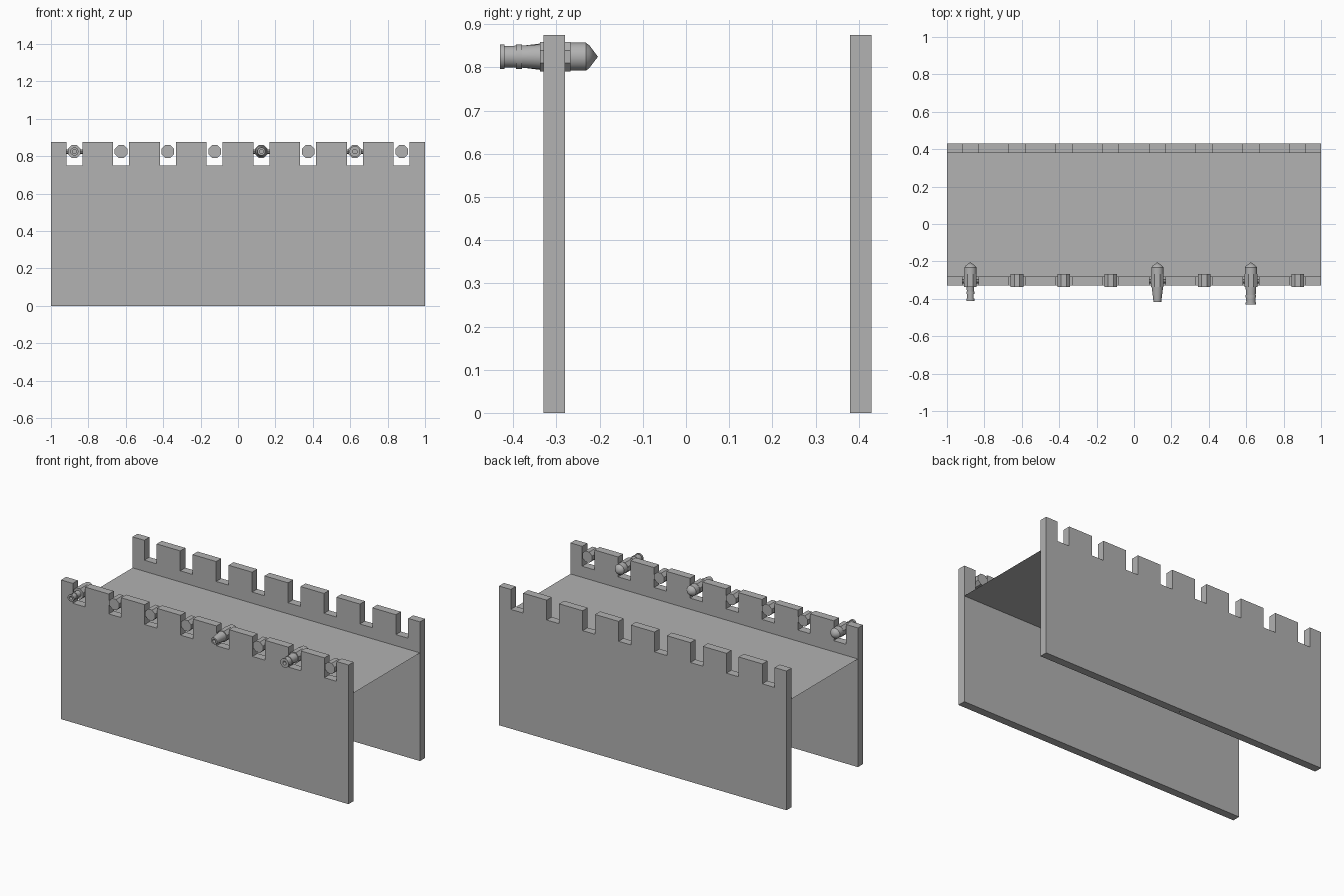
import bpy, bmesh, math
from mathutils import Matrix

if "Cube" in bpy.data.objects:
    bpy.data.objects.remove(bpy.data.objects["Cube"])

grey = bpy.data.materials.new("stone_grey")
grey.diffuse_color = (0.445, 0.445, 0.445, 1)
grey.use_nodes = True
grey.node_tree.nodes["Principled BSDF"].inputs["Base Color"].default_value = grey.diffuse_color

FRONT_Y, BACK_Y, THICK = -0.305, 0.405, 0.05
TOP, NOTCH_Z, NOTCH_HALF = 0.875, 0.75, 0.043
NOTCHES = [-0.875 + 0.25 * i for i in range(8)]
AXIS_Z = 0.825


def make(name, bm, smooth=False):
    bmesh.ops.recalc_face_normals(bm, faces=bm.faces)
    me = bpy.data.meshes.new(name)
    bm.to_mesh(me)
    bm.free()
    me.materials.append(grey)
    ob = bpy.data.objects.new(name, me)
    bpy.context.collection.objects.link(ob)
    if smooth:
        bpy.ops.object.select_all(action='DESELECT')
        ob.select_set(True)
        bpy.context.view_layer.objects.active = ob
        bpy.ops.object.shade_smooth_by_angle(angle=math.radians(30))
    return ob


def lathe(name, x, profile, sides, smooth=False):
    """Revolve (y, radius) points about an axis parallel to y."""
    bm = bmesh.new()
    rings = []
    for y, r in profile:
        if r == 0:
            rings.append([bm.verts.new((x, y, AXIS_Z))] * sides)
            continue
        angles = [2 * math.pi * (i + 0.5) / sides for i in range(sides)]
        rings.append([bm.verts.new((x + r * math.cos(a), y, AXIS_Z + r * math.sin(a)))
                      for a in angles])
    for a, b in zip(rings, rings[1:]):
        for i in range(sides):
            j = (i + 1) % sides
            bm.faces.new(list(dict.fromkeys((a[i], a[j], b[j], b[i]))))
    return make(name, bm, smooth)


# Walls: notched outline extruded through the thickness
def wall(name, y):
    outline = [(-1, 0), (1, 0), (1, TOP)]
    for c in reversed(NOTCHES):
        l, r = c - NOTCH_HALF, c + NOTCH_HALF
        outline += [(r, TOP), (r, NOTCH_Z), (l, NOTCH_Z), (l, TOP)]
    outline.append((-1, TOP))
    bm = bmesh.new()
    face = bm.faces.new([bm.verts.new((x, y - THICK / 2, z)) for x, z in outline])
    ext = bmesh.ops.extrude_face_region(bm, geom=[face])
    moved = [v for v in ext["geom"] if isinstance(v, bmesh.types.BMVert)]
    bmesh.ops.translate(bm, verts=moved, vec=(0, THICK, 0))
    return make(name, bm)


# Small drain hole in the middle of each wall's underside
def drill(ob, y):
    bm = bmesh.new()
    bmesh.ops.create_cone(bm, cap_ends=True, segments=8, radius1=0.008, radius2=0.008,
                          depth=0.04, matrix=Matrix.Translation((0, y, 0)))
    cutter = make("hole_cutter", bm)
    cutter.hide_render = True
    cutter.hide_set(True)
    mod = ob.modifiers.new("hole", 'BOOLEAN')
    mod.operation, mod.object, mod.solver = 'DIFFERENCE', cutter, 'EXACT'


for label, y in (("front_wall", FRONT_Y), ("back_wall", BACK_Y)):
    drill(wall(label, y), y)

# Walkway: a single thin sheet between the walls
bm = bmesh.new()
y0, y1 = FRONT_Y + THICK / 2, BACK_Y - THICK / 2
bm.faces.new([bm.verts.new(p) for p in
              ((-1, y0, 0.68), (1, y0, 0.68), (1, y1, 0.68), (-1, y1, 0.68))])
make("walkway", bm)

# Octagonal pivot block in every front notch
R8 = 0.034 / math.cos(math.pi / 8)
for i, x in enumerate(NOTCHES):
    lathe(f"pivot_block_{i}", x, [(-0.338, 0), (-0.338, R8), (-0.268, R8), (-0.268, 0)], 8)

# Barrels with a bored muzzle, three different profiles
barrels = {
    -0.875: [(-0.39, 0), (-0.39, 0.011), (-0.412, 0.011), (-0.412, 0.022), (-0.398, 0.022),
             (-0.398, 0.018), (-0.375, 0.018), (-0.375, 0.022), (-0.36, 0.022),
             (-0.36, 0.019), (-0.338, 0.021)],
    0.125: [(-0.39, 0), (-0.39, 0.011), (-0.417, 0.011), (-0.417, 0.021), (-0.338, 0.031)],
    0.625: [(-0.40, 0), (-0.40, 0.012), (-0.431, 0.012), (-0.431, 0.029), (-0.42, 0.029),
            (-0.42, 0.025), (-0.394, 0.026), (-0.394, 0.029), (-0.38, 0.029),
            (-0.38, 0.026), (-0.338, 0.029)],
}
for n, (x, profile) in enumerate(barrels.items()):
    lathe(f"barrel_{n}", x, profile, 16, True)
    # Rounded breech with a pointed end
    lathe(f"breech_{n}", x, [(-0.268, 0.033), (-0.232, 0.033), (-0.224, 0.027),
                             (-0.204, 0)], 16, True)
    # Cross pin resting against both sides of the notch
    bm = bmesh.new()
    bmesh.ops.create_cone(bm, cap_ends=True, segments=8, radius1=0.012, radius2=0.012,
                          depth=2 * NOTCH_HALF,
                          matrix=Matrix.Translation((x, FRONT_Y, AXIS_Z))
                          @ Matrix.Rotation(math.pi / 2, 4, 'Y'))
    make(f"cross_pin_{n}", bm)
